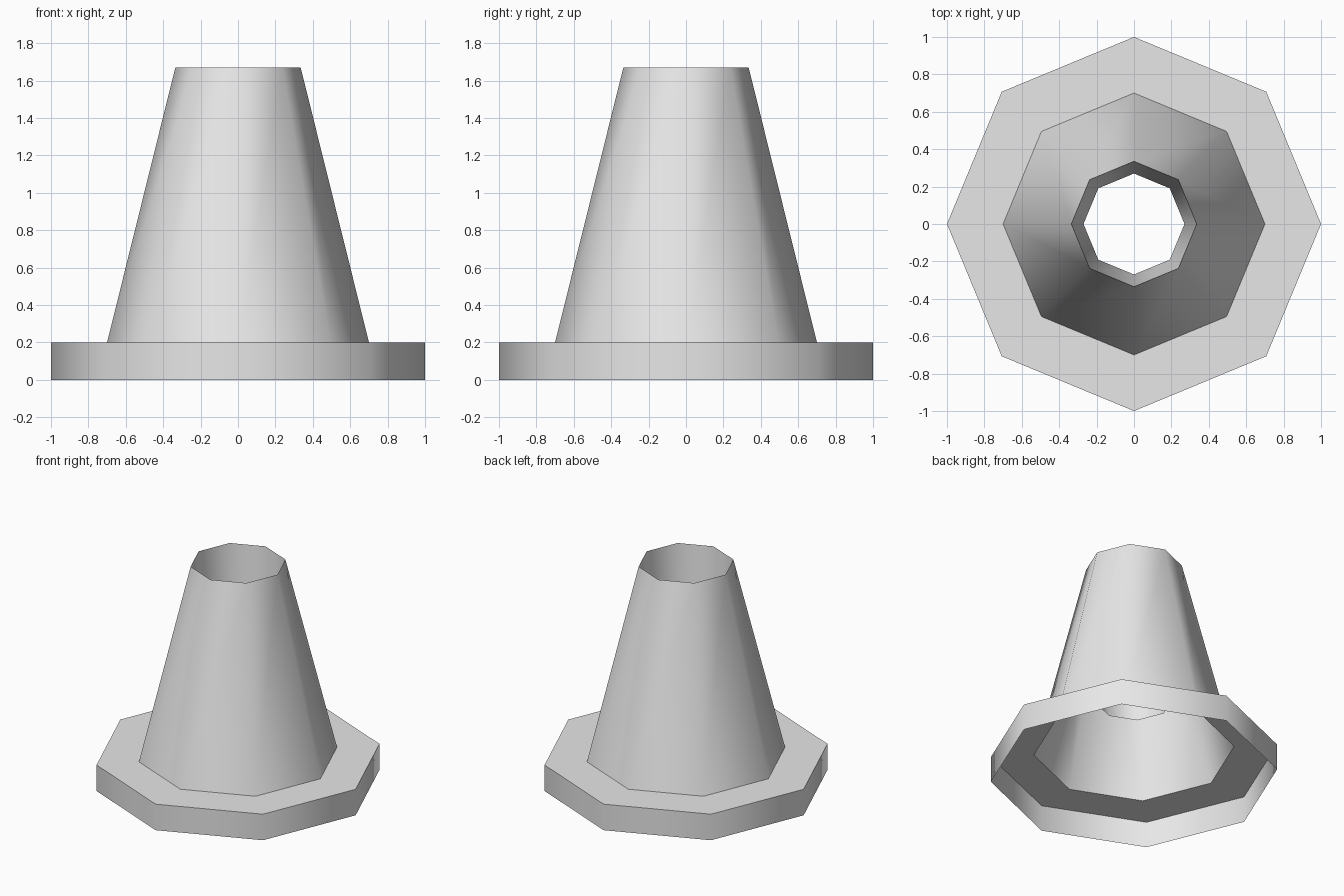
import bpy, bmesh, math

cube = bpy.data.objects.get("Cube")
if cube:
    bpy.data.objects.remove(cube, do_unlink=True)

SIDES = 8

grey = bpy.data.materials.new("plain grey")
grey.use_nodes = True
colour = (0.8, 0.8, 0.8, 1)
grey.diffuse_color = colour
grey.node_tree.nodes["Principled BSDF"].inputs["Base Color"].default_value = colour


def lathe(name, profile):
    """Spin a (radius, height) profile into an open eight-sided shell."""
    bm = bmesh.new()
    rings = []
    for r, z in profile:
        rings.append([bm.verts.new((r * math.cos(math.tau * i / SIDES),
                                    r * math.sin(math.tau * i / SIDES), z))
                      for i in range(SIDES)])
    for low, high in zip(rings, rings[1:]):
        for i in range(SIDES):
            j = (i + 1) % SIDES
            bm.faces.new((low[i], low[j], high[j], high[i]))
    mesh = bpy.data.meshes.new(name)
    bm.to_mesh(mesh)
    bm.free()
    mesh.materials.append(grey)
    obj = bpy.data.objects.new(name, mesh)
    bpy.context.collection.objects.link(obj)
    # Smooth around the sides, sharp at the rims
    bpy.ops.object.select_all(action="DESELECT")
    obj.select_set(True)
    bpy.context.view_layer.objects.active = obj
    bpy.ops.object.shade_smooth_by_angle(angle=math.radians(60))
    return obj


# Hollow base skirt with its flat top, rising into the cone,
# then folding over the top rim into the inner sleeve
lathe("cone_shell", [(1, 0), (1, 0.2), (0.7, 0.2), (0.335, 1.67), (0.27, 0.6)])
